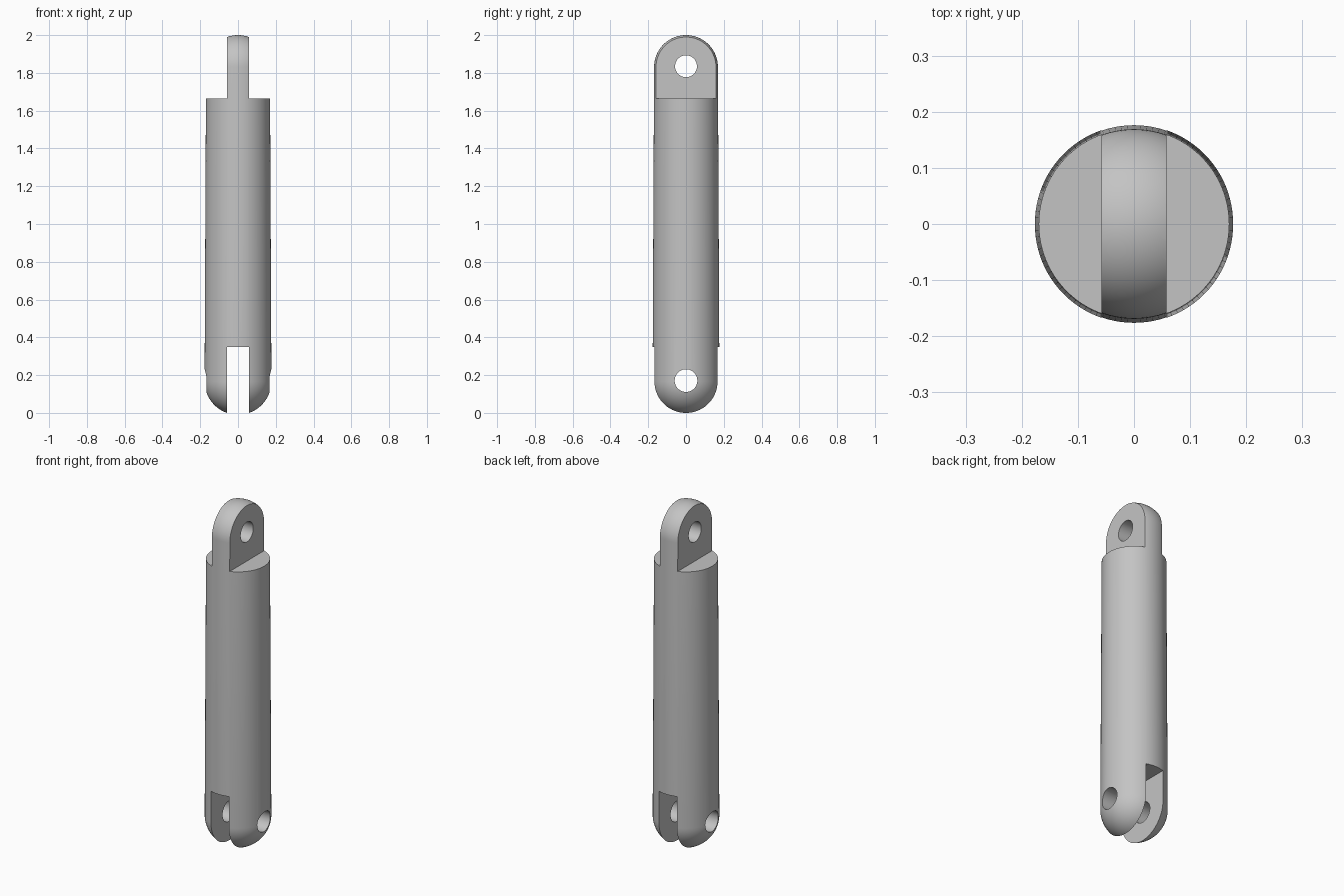
import bpy
import bmesh
from math import sin, cos, pi, radians
from mathutils import Matrix, Vector

if "Cube" in bpy.data.objects:
    bpy.data.objects.remove(bpy.data.objects["Cube"])

R_LOW, R_TOP = 0.177, 0.169      # tapered barrel radii
Z_LOW, Z_TOP = 0.167, 1.831      # dome centres, also pin hole heights
HALF_TAB = 0.058                 # half thickness of tab and slot
SHOULDER, SLOT_TOP = 1.665, 0.35
SEGMENTS, DOME = 96, 20

steel = bpy.data.materials.new("plain grey")
steel.use_nodes = True
grey = (0.55, 0.55, 0.55, 1)
steel.diffuse_color = grey
steel.node_tree.nodes["Principled BSDF"].inputs["Base Color"].default_value = grey


def make_object(name, bm):
    bmesh.ops.recalc_face_normals(bm, faces=bm.faces)
    mesh = bpy.data.meshes.new(name)
    bm.to_mesh(mesh)
    bm.free()
    mesh.materials.append(steel)
    obj = bpy.data.objects.new(name, mesh)
    bpy.context.collection.objects.link(obj)
    return obj


def box(name, low, high):
    low, high = Vector(low), Vector(high)
    bm = bmesh.new()
    place = Matrix.Translation((low + high) / 2) @ Matrix.Diagonal((high - low).to_4d())
    bmesh.ops.create_cube(bm, size=1, matrix=place)
    return make_object(name, bm)


def pin(name, z, radius):
    bm = bmesh.new()
    place = Matrix.Translation((0, 0, z)) @ Matrix.Rotation(pi / 2, 4, "Y")
    bmesh.ops.create_cone(bm, cap_ends=True, segments=48, radius1=radius,
                          radius2=radius, depth=1, matrix=place)
    return make_object(name, bm)


# Tapered barrel with a rounded dome at both ends, spun from a profile
angles = [pi / 2 * i / DOME for i in range(DOME + 1)]
profile = [(R_LOW * sin(a), Z_LOW - R_LOW * cos(a)) for a in angles]
profile += [(R_TOP * cos(a), Z_TOP + R_TOP * sin(a)) for a in angles]
bm = bmesh.new()
verts = [bm.verts.new((r, 0, z)) for r, z in profile]
edges = [bm.edges.new(pair) for pair in zip(verts, verts[1:])]
bmesh.ops.spin(bm, geom=verts + edges, cent=(0, 0, 0), axis=(0, 0, 1),
               angle=2 * pi, steps=SEGMENTS)
bmesh.ops.remove_doubles(bm, verts=bm.verts, dist=0.0001)
barrel = make_object("cylinder_body", bm)

# Cutters: top tab sides, bottom clevis slot, two pin holes
cutters = [
    box("tab_cut_left", (HALF_TAB, -1, SHOULDER), (1, 1, 3)),
    box("tab_cut_right", (-1, -1, SHOULDER), (-HALF_TAB, 1, 3)),
    box("clevis_slot", (-HALF_TAB, -1, -1), (HALF_TAB, 1, SLOT_TOP)),
    pin("top_pin_hole", Z_TOP + 0.004, 0.058),
    pin("bottom_pin_hole", Z_LOW + 0.004, 0.06),
]
bpy.ops.object.select_all(action="DESELECT")
bpy.context.view_layer.objects.active = barrel
barrel.select_set(True)
for cutter in cutters:
    mod = barrel.modifiers.new(cutter.name, "BOOLEAN")
    mod.operation = "DIFFERENCE"
    mod.solver = "EXACT"
    mod.object = cutter
    bpy.ops.object.modifier_apply(modifier=mod.name)
    bpy.data.objects.remove(cutter)

bpy.ops.object.shade_smooth_by_angle(angle=radians(30))
